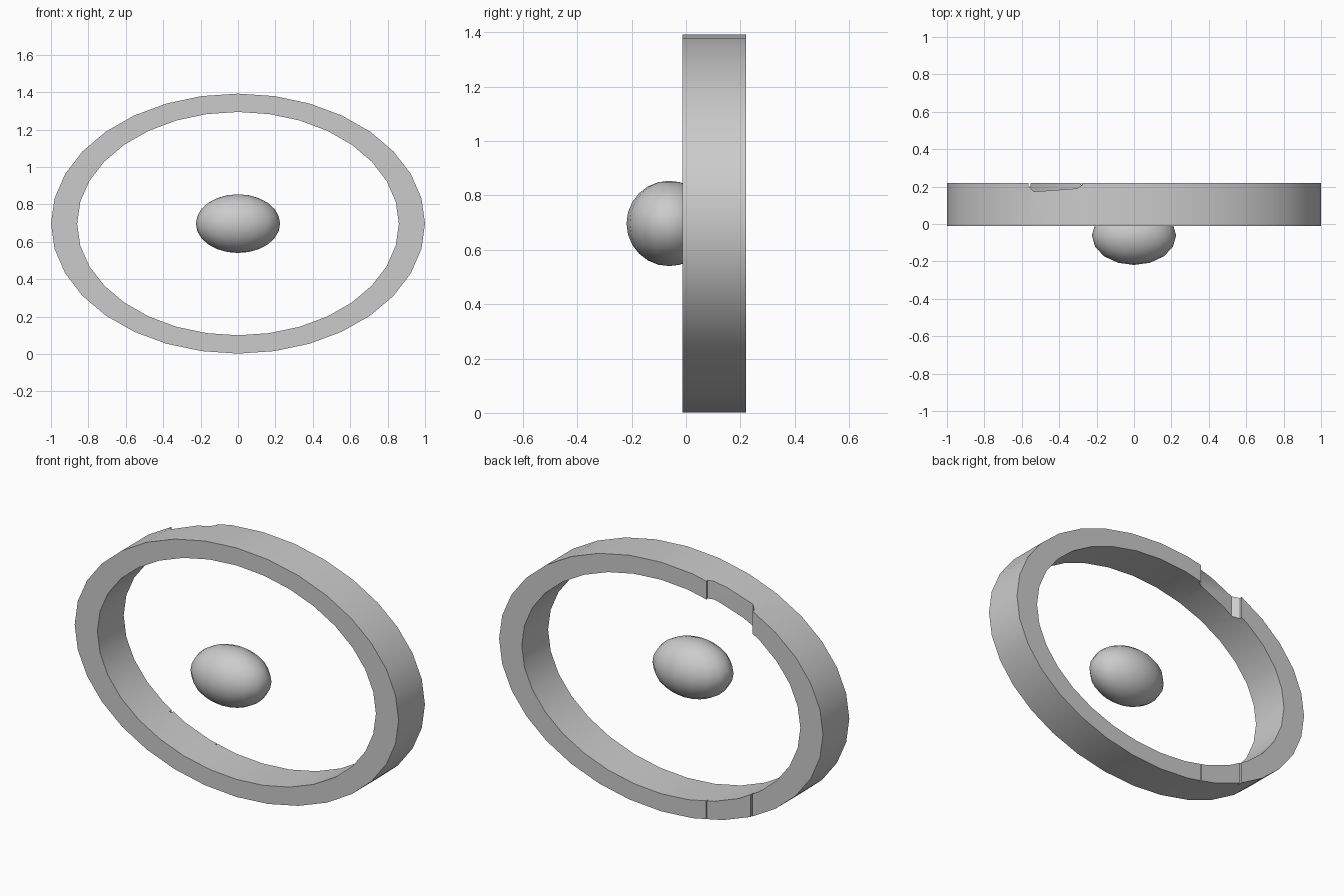
import bpy, bmesh, math

if "Cube" in bpy.data.objects:
    bpy.data.objects.remove(bpy.data.objects["Cube"])

CZ = 0.697      # height of the centre
SEG = 32


def make_object(name, bm):
    bmesh.ops.recalc_face_normals(bm, faces=bm.faces)
    me = bpy.data.meshes.new(name)
    bm.to_mesh(me)
    bm.free()
    ob = bpy.data.objects.new(name, me)
    bpy.context.collection.objects.link(ob)
    return ob


def smooth(ob, angle=30):
    bpy.ops.object.select_all(action='DESELECT')
    ob.select_set(True)
    bpy.context.view_layer.objects.active = ob
    bpy.ops.object.shade_smooth_by_angle(angle=math.radians(angle))


def prism(name, outline, z0, z1):
    """Upright cutter from an outline in x, y."""
    bm = bmesh.new()
    base = bm.faces.new([bm.verts.new((x, y, z0)) for x, y in outline])
    ext = bmesh.ops.extrude_face_region(bm, geom=[base])
    for v in ext['geom']:
        if isinstance(v, bmesh.types.BMVert):
            v.co.z = z1
    ob = make_object(name, bm)
    ob.hide_render = True
    ob.hide_viewport = True
    return ob


# Oval ring: rectangular section swept round the ellipse
bm = bmesh.new()
section = [(1.0, 0.695, -0.012), (1.0, 0.695, 0.22),
           (0.86, 0.597, 0.22), (0.86, 0.597, -0.012)]
loops = []
for i in range(SEG):
    a = 2 * math.pi * i / SEG
    loops.append([bm.verts.new((rx * math.cos(a), y, CZ + rz * math.sin(a)))
                  for rx, rz, y in section])
for i in range(SEG):
    p, q = loops[i], loops[(i + 1) % SEG]
    for k in range(4):
        m = (k + 1) % 4
        bm.faces.new((p[k], p[m], q[m], q[k]))
ring = make_object("oval_ring", bm)

# Open notch in the back of the top, thin slits around the matching bottom patch
cutters = [
    prism("top_notch_cutter", [(-0.565, 0.25), (-0.565, 0.205), (-0.535, 0.173),
                               (-0.305, 0.19), (-0.278, 0.208), (-0.288, 0.25)], CZ, 1.6),
    prism("left_slit_cutter", [(-0.568, 0.25), (-0.562, 0.198), (-0.552, 0.205),
                               (-0.556, 0.25)], -0.2, CZ),
    prism("right_slit_cutter", [(-0.288, 0.25), (-0.284, 0.208), (-0.278, 0.208),
                                (-0.28, 0.25)], -0.2, CZ),
]
for c in cutters:
    mod = ring.modifiers.new(c.name, 'BOOLEAN')
    mod.operation = 'DIFFERENCE'
    mod.solver = 'EXACT'
    mod.object = c
bpy.context.view_layer.objects.active = ring
ring.select_set(True)
for c in cutters:
    bpy.ops.object.modifier_apply(modifier=c.name)
    bpy.data.objects.remove(c)
smooth(ring)

# Centre ellipsoid
bm = bmesh.new()
bmesh.ops.create_uvsphere(bm, u_segments=16, v_segments=12, radius=0.157)
for v in bm.verts:
    v.co.x *= 1.435
    v.co.y -= 0.062
    v.co.z += CZ
smooth(make_object("centre_ball", bm), 40)
